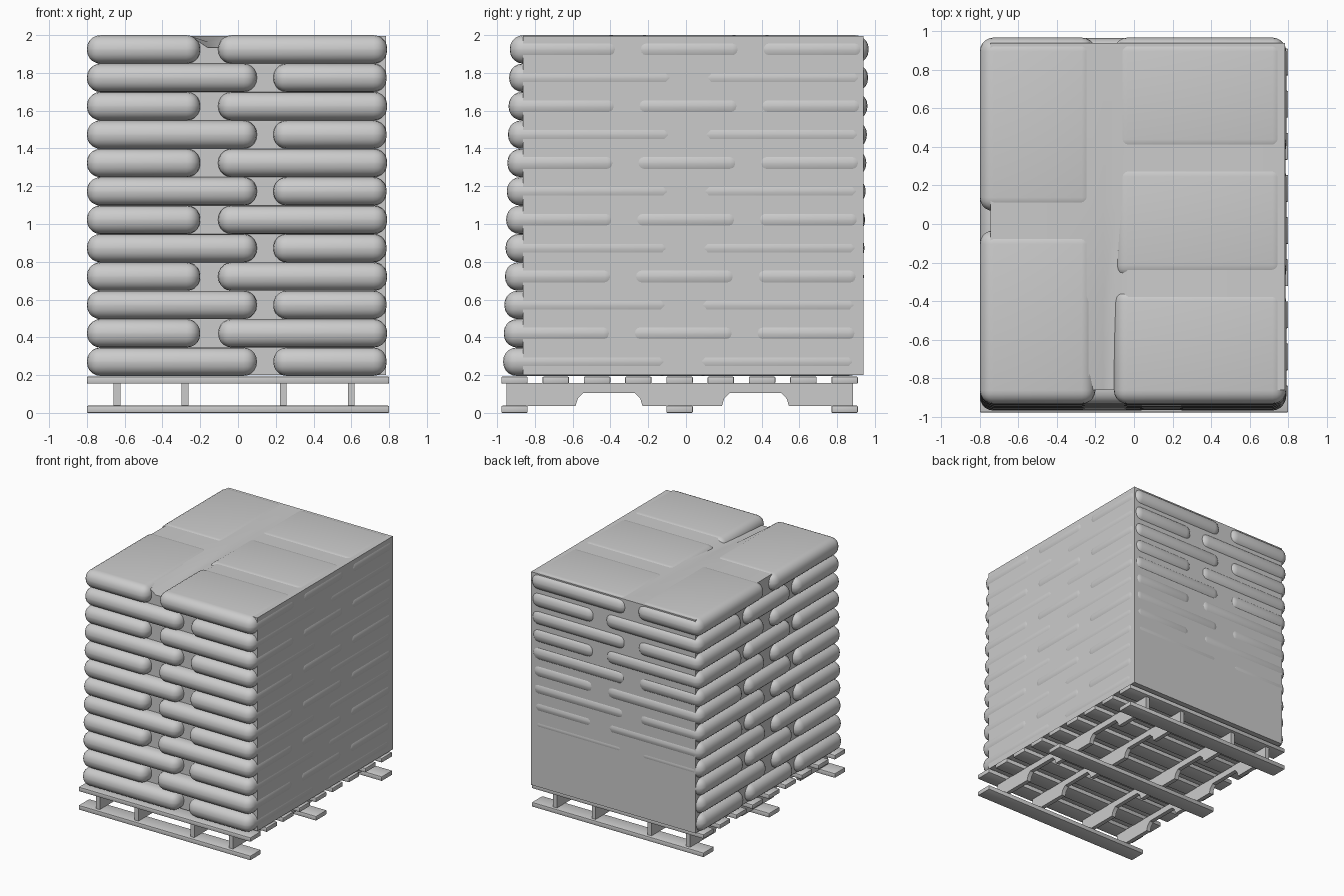
import bpy, bmesh
from mathutils import Matrix, Vector

if "Cube" in bpy.data.objects:
    bpy.data.objects.remove(bpy.data.objects["Cube"])


def finish(name, bm, angle=0.7):
    bmesh.ops.recalc_face_normals(bm, faces=bm.faces[:])
    me = bpy.data.meshes.new(name)
    bm.to_mesh(me)
    bm.free()
    ob = bpy.data.objects.new(name, me)
    bpy.context.collection.objects.link(ob)
    bpy.ops.object.select_all(action='DESELECT')
    ob.select_set(True)
    bpy.context.view_layer.objects.active = ob
    bpy.ops.object.shade_smooth_by_angle(angle=angle)
    return ob


def rounded_box(name, lo, hi, radius, segments):
    lo, hi = Vector(lo), Vector(hi)
    bm = bmesh.new()
    bmesh.ops.create_cube(bm, size=1, matrix=Matrix.Translation((lo + hi) / 2)
                          @ Matrix.Diagonal((*(hi - lo), 1)))
    bmesh.ops.bevel(bm, geom=bm.edges[:], offset=radius, segments=segments,
                    profile=0.5, affect='EDGES')
    return finish(name, bm)


# Pallet deck boards: nine on top, three below
for i in range(9):
    y = -0.908 + i * 0.2185
    rounded_box("top_board", (-0.8, y - 0.07, 0.155), (0.8, y + 0.07, 0.192), 0.006, 2)
    if i % 4 == 0:
        rounded_box("bottom_board", (-0.8, y - 0.07, 0), (0.8, y + 0.07, 0.038), 0.006, 2)

# Pallet stringers with two fork notches each
B, N, T = 0.036, 0.105, 0.158
profile = [(-0.95, T), (-0.95, B)]
for a, b in ((-0.585, -0.23), (0.19, 0.545)):
    profile += [(a, B), (a + 0.012, N - 0.03), (a + 0.04, N),
                (b - 0.04, N), (b - 0.012, N - 0.03), (b, B)]
profile += [(0.885, B), (0.885, T)]
for x in (-0.64, -0.28, 0.24, 0.6):
    bm = bmesh.new()
    face = bm.faces.new([bm.verts.new((x - 0.018, y, z)) for y, z in profile])
    ext = bmesh.ops.extrude_face_region(bm, geom=[face])
    bmesh.ops.translate(bm, vec=(0.036, 0, 0),
                        verts=[g for g in ext["geom"] if isinstance(g, bmesh.types.BMVert)])
    finish("stringer", bm, 0.5)

# Sacks: each layer has a row of two lengthwise and a row of three crosswise,
# swapping sides every layer, with the stack leaning slightly backwards
for layer in range(12):
    z = 0.196 + layer * 0.1503
    lean = 0.035 * layer / 11
    odd = layer % 2 == 0
    rows = (((-0.8, 0.1, 3), (0.187, 0.787, 2)) if odd
            else ((-0.8, -0.2, 2), (-0.105, 0.79, 3)))
    for x0, x1, count in rows:
        length, gap = (0.9, 0.1) if count == 2 else (0.6, 0.05)
        for k in range(count):
            y0 = -0.968 + lean + k * (length + gap)
            rounded_box("sack", (x0, y0, z), (x1, y0 + length, z + 0.15), 0.071, 5)

# Plastic wrap around the stack, sagging between the top rows at the front
xs = (-0.745, -0.25, -0.16, -0.09, -0.03, 0.784)
ys = (-0.862, -0.4, 0.1, 0.94)
sag = (0.06, 0.03, 0, 0)
top = 1.994
bm = bmesh.new()
grid = [[bm.verts.new((x, y, top - (d if 2 <= i <= 3 else 0))) for i, x in enumerate(xs)]
        for y, d in zip(ys, sag)]
for r0, r1 in zip(grid, grid[1:]):
    for i in range(len(xs) - 1):
        bm.faces.new((r0[i], r0[i + 1], r1[i + 1], r1[i]))
ext = bmesh.ops.extrude_face_region(bm, geom=bm.faces[:])
for g in ext["geom"]:
    if isinstance(g, bmesh.types.BMVert):
        g.co.z = 0.2
finish("plastic_wrap", bm)
